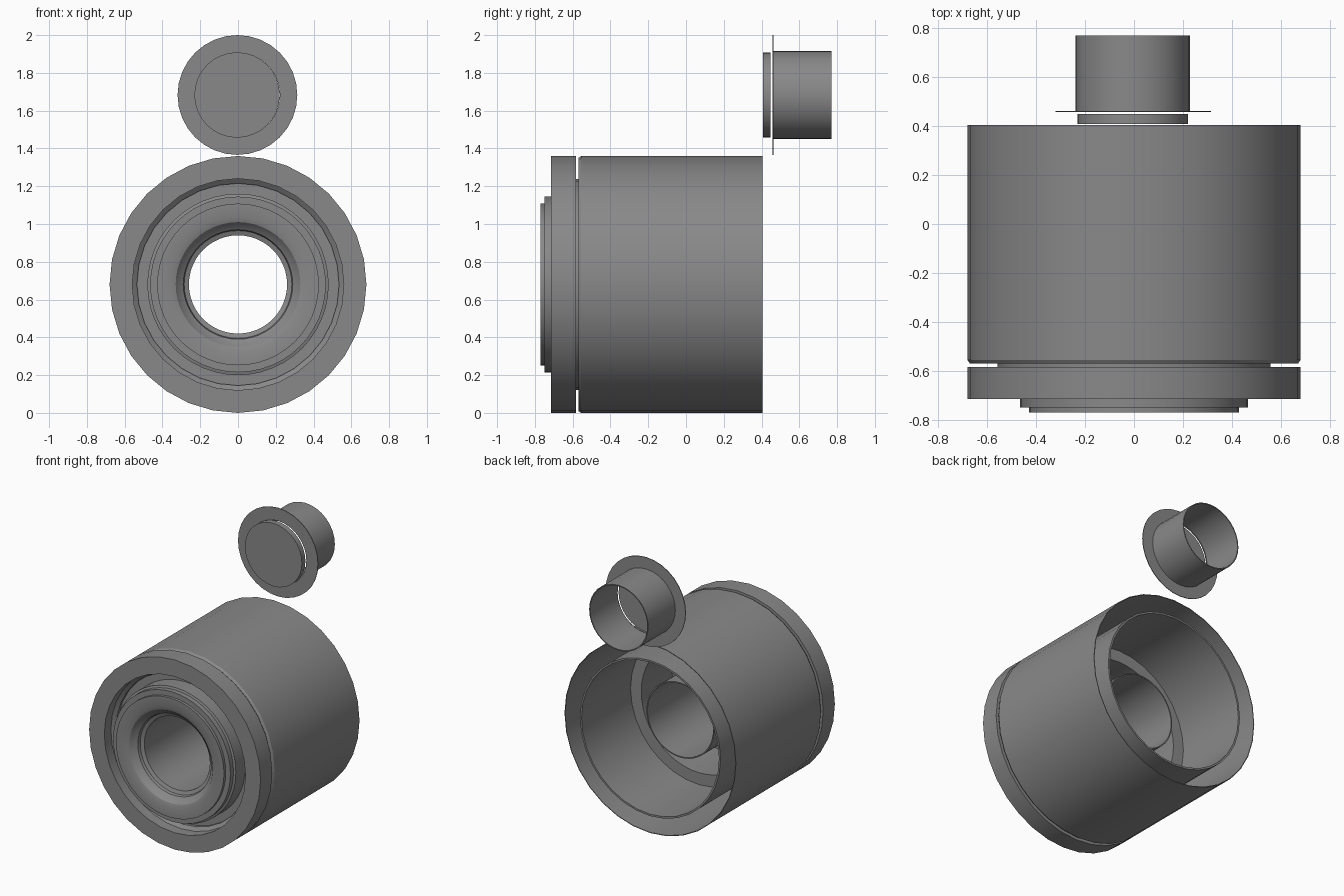
import bpy
import bmesh
import math

cube = bpy.data.objects.get("Cube")
if cube:
    bpy.data.objects.remove(cube, do_unlink=True)

grey = bpy.data.materials.new("plain grey")
grey.use_nodes = True
colour = (0.25, 0.25, 0.25, 1)
grey.diffuse_color = colour
grey.node_tree.nodes["Principled BSDF"].inputs["Base Color"].default_value = colour

BODY_Z = 0.68
CAP_Z = 1.683


def turned(name, profile, height, sides=32, x=0.0):
    """Spin a closed (radius, y) profile around a line parallel to y."""
    bm = bmesh.new()
    rings = []
    for radius, y in profile:
        if radius == 0:
            rings.append([bm.verts.new((x, y, height))] * sides)
            continue
        angles = [math.tau * i / sides for i in range(sides)]
        rings.append([bm.verts.new((x + radius * math.sin(a), y,
                                    height + radius * math.cos(a))) for a in angles])
    for k, ring in enumerate(rings):
        following = rings[(k + 1) % len(rings)]
        for i in range(sides):
            j = (i + 1) % sides
            corners = list(dict.fromkeys((ring[i], ring[j], following[j], following[i])))
            if len(corners) > 2:
                bm.faces.new(corners)
    bmesh.ops.recalc_face_normals(bm, faces=bm.faces)
    mesh = bpy.data.meshes.new(name)
    bm.to_mesh(mesh)
    bm.free()
    mesh.materials.append(grey)
    obj = bpy.data.objects.new(name, mesh)
    bpy.context.collection.objects.link(obj)
    bpy.ops.object.select_all(action="DESELECT")
    obj.select_set(True)
    bpy.context.view_layer.objects.active = obj
    bpy.ops.object.shade_smooth_by_angle(angle=math.radians(30))
    return obj


def tube(name, outer, inner, back, front, height, sides=32, x=0.0):
    profile = [(outer, back), (outer, front), (inner, front), (inner, back)]
    return turned(name, profile, height, sides, x)


# Thin outer wall, closed at the front and open at the back
turned("outer_shell", [(0.68, 0.405), (0.68, -0.555), (0.67, -0.57), (0.55, -0.57),
                       (0.55, -0.56), (0.67, -0.55), (0.675, 0.405)], BODY_Z)

# Sleeve inside the outer wall, leaving a ring-shaped gap
tube("inner_sleeve", 0.558, 0.545, 0.405, -0.60, BODY_Z)

# Front ring with a stepped inner wall
turned("front_ring", [(0.68, -0.715), (0.68, -0.583), (0.535, -0.583),
                      (0.535, -0.62), (0.56, -0.64), (0.56, -0.715)], BODY_Z)

# Stepped hub: rounded mouth, central bore and recessed rear floor
turned("hub", [(0.48, -0.60), (0.48, -0.71), (0.465, -0.715), (0.465, -0.75),
               (0.428, -0.75), (0.428, -0.77), (0.36, -0.77), (0.33, -0.76),
               (0.31, -0.735), (0.29, -0.72), (0.285, -0.70), (0.26, -0.69),
               (0.26, 0.065), (0.268, 0.065), (0.268, -0.50), (0.46, -0.50),
               (0.46, -0.15), (0.545, -0.15), (0.545, -0.60)], BODY_Z, 48)

# Separate cap: front disc, thin flange and open sleeve
turned("cap_disc", [(0, 0.408), (0.226, 0.408), (0.226, 0.448), (0, 0.448)],
       CAP_Z, 32, -0.005)
tube("cap_flange", 0.317, 0.225, 0.462, 0.457, CAP_Z, 32, -0.003)
tube("cap_sleeve", 0.234, 0.227, 0.77, 0.462, CAP_Z, 32, -0.005)
